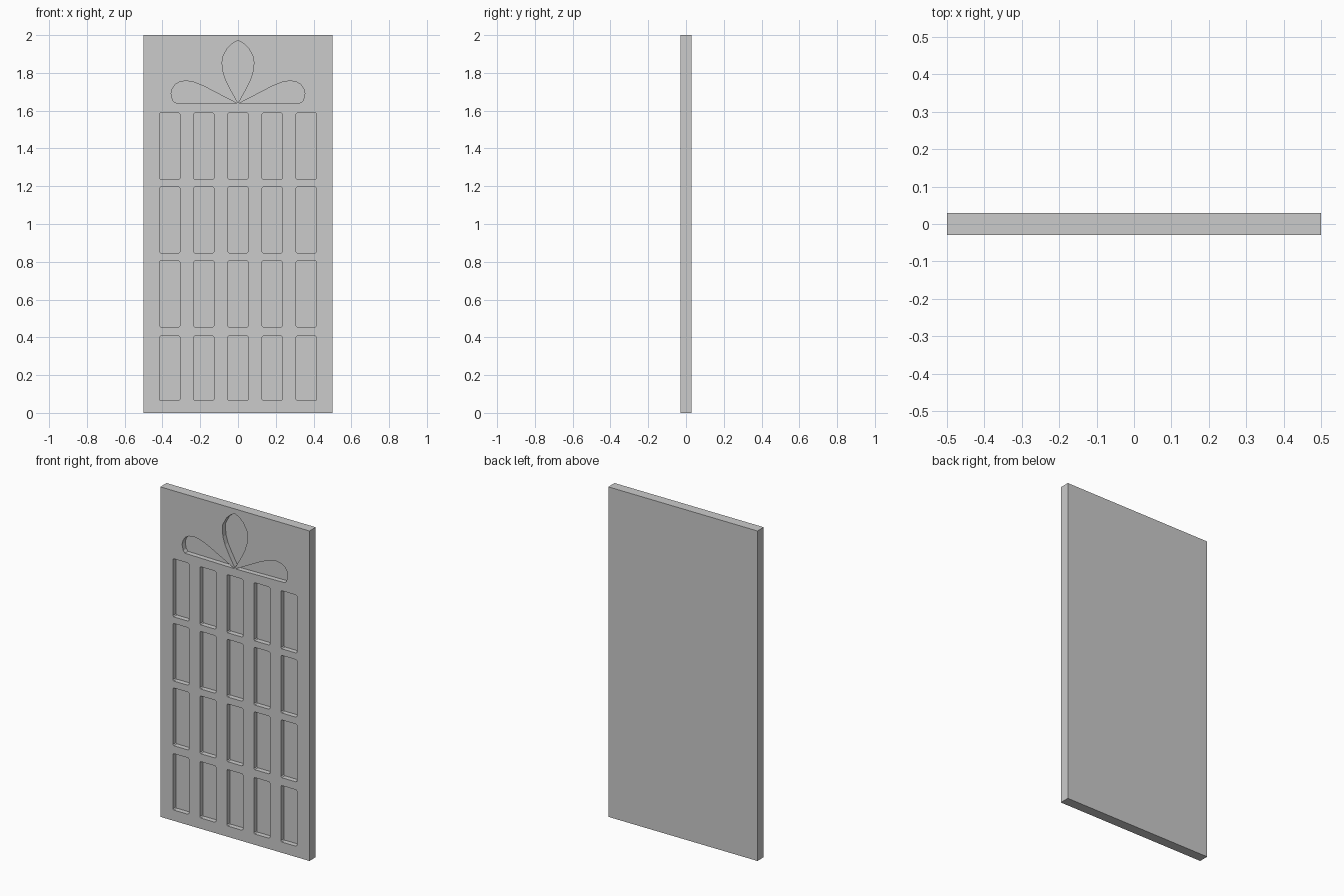
import bpy, bmesh

if "Cube" in bpy.data.objects:
    bpy.data.objects.remove(bpy.data.objects["Cube"])

HALF_T = 0.03      # half slab thickness
DEPTH = 0.03       # recess depth


def add_prism(bm, outline, y0, y1):
    """Closed prism from an (x, z) outline between two y planes."""
    front = [bm.verts.new((x, y0, z)) for x, z in outline]
    back = [bm.verts.new((x, y1, z)) for x, z in outline]
    n = len(outline)
    bm.faces.new(front)
    bm.faces.new(back[::-1])
    for i in range(n):
        j = (i + 1) % n
        bm.faces.new((front[j], front[i], back[i], back[j]))


def make_object(name, outlines, y0, y1):
    bm = bmesh.new()
    for outline in outlines:
        add_prism(bm, outline, y0, y1)
    bmesh.ops.recalc_face_normals(bm, faces=bm.faces)
    mesh = bpy.data.meshes.new(name)
    bm.to_mesh(mesh)
    bm.free()
    obj = bpy.data.objects.new(name, mesh)
    bpy.context.collection.objects.link(obj)
    return obj


def panel(cx, z0, z1, half=0.054, c=0.006):
    """Rectangle with small clipped corners."""
    a, b = cx - half, cx + half
    return [(a + c, z0), (b - c, z0), (b, z0 + c), (b, z1 - c),
            (b - c, z1), (a + c, z1), (a, z1 - c), (a, z0 + c)]


# Door slab
slab = make_object("door_slab", [[(-.5, 0), (.5, 0), (.5, 2), (-.5, 2)]],
                   -HALF_T, HALF_T)

# Grid of recessed panels, five columns by four rows
rows = [(0.065, 0.407), (0.455, 0.805), (0.847, 1.196), (1.236, 1.588)]
recesses = [panel(0.181 * i, z0, z1) for i in range(-2, 3) for z0, z1 in rows]

# Upright petal
half_petal = [(0.04, 1.713), (0.066, 1.765), (0.08, 1.81), (0.084, 1.85),
              (0.082, 1.883), (0.056, 1.931), (0.03, 1.955)]
recesses.append([(0, 1.641)] + half_petal + [(0, 1.972)]
                + [(-x, z) for x, z in reversed(half_petal)])

# Mirrored side petals
side = [(0.003, 1.637), (0.335, 1.642), (0.346, 1.655), (0.354, 1.69),
        (0.348, 1.716), (0.333, 1.738), (0.31, 1.752), (0.275, 1.758),
        (0.235, 1.751), (0.18, 1.729)]
recesses += [side, [(-x, z) for x, z in side]]

cutter = make_object("recess_cutter", recesses, -HALF_T - 0.05, -HALF_T + DEPTH)
cutter.hide_render = True
cutter.hide_viewport = False

# Carve the recesses and drop the cutter
mod = slab.modifiers.new("recesses", 'BOOLEAN')
mod.operation = 'DIFFERENCE'
mod.solver = 'EXACT'
mod.object = cutter
bpy.context.view_layer.objects.active = slab
slab.select_set(True)
bpy.ops.object.modifier_apply(modifier=mod.name)
bpy.data.objects.remove(cutter)
